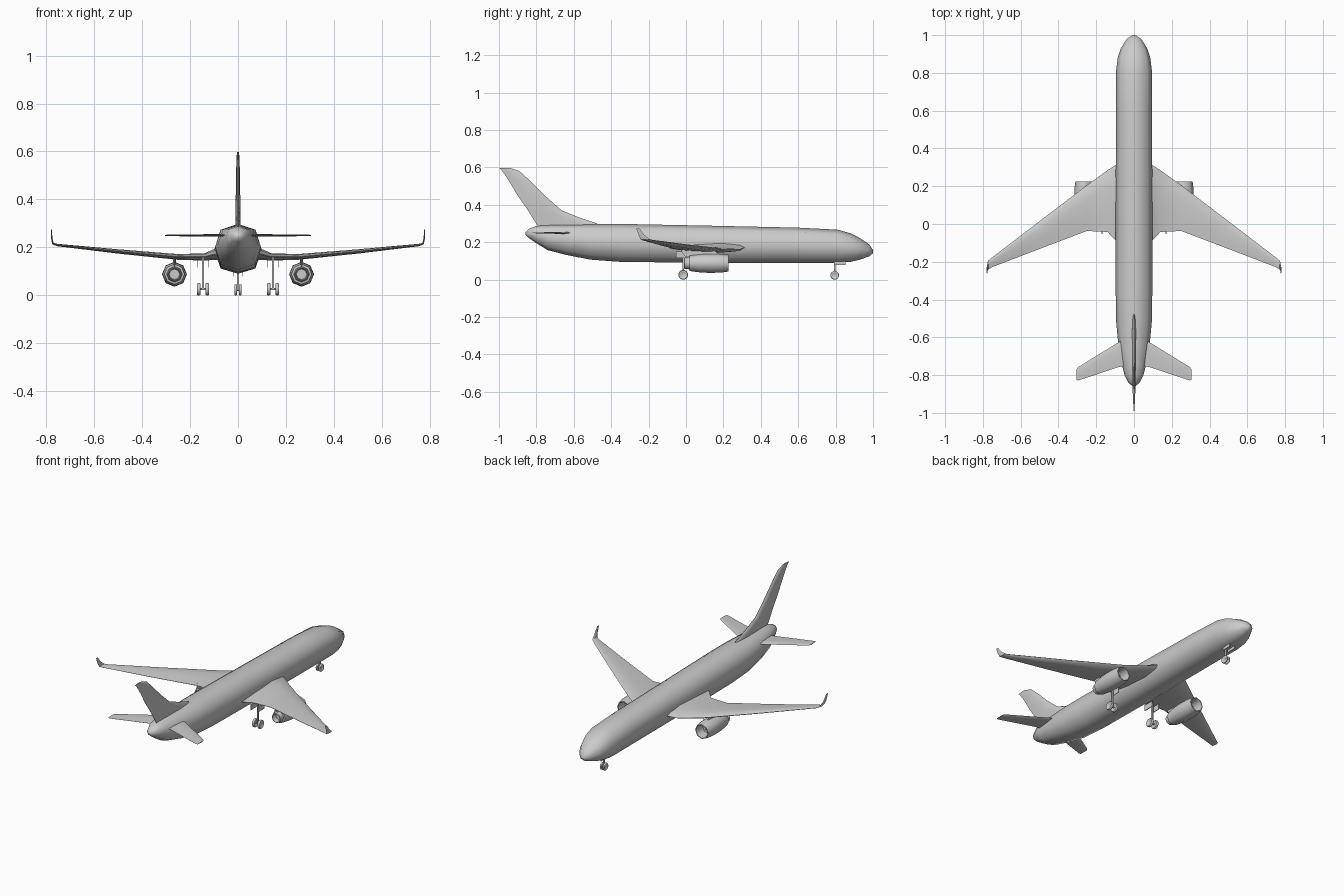
import bpy, bmesh
from math import sin, cos, pi, radians

if "Cube" in bpy.data.objects:
    bpy.data.objects.remove(bpy.data.objects["Cube"])


def make(name, bm, mirror=False, angle=50):
    bmesh.ops.recalc_face_normals(bm, faces=bm.faces)
    me = bpy.data.meshes.new(name)
    bm.to_mesh(me)
    bm.free()
    ob = bpy.data.objects.new(name, me)
    bpy.context.collection.objects.link(ob)
    bpy.ops.object.select_all(action='DESELECT')
    ob.select_set(True)
    bpy.context.view_layer.objects.active = ob
    bpy.ops.object.shade_smooth_by_angle(angle=radians(angle))
    if mirror:
        m = ob.modifiers.new("mirror", 'MIRROR')
        m.use_mirror_merge = False
    return ob


def loft(name, rings, mirror=False, angle=50):
    bm = bmesh.new()
    vs = [[bm.verts.new(p) for p in r] for r in rings]
    n = len(vs[0])
    for a, b in zip(vs, vs[1:]):
        for i in range(n):
            j = (i + 1) % n
            bm.faces.new((a[i], a[j], b[j], b[i]))
    bm.faces.new(vs[0])
    bm.faces.new(vs[-1])
    bmesh.ops.remove_doubles(bm, verts=bm.verts, dist=1e-5)
    return make(name, bm, mirror, angle)


# chord-wise aerofoil section; tilt turns the thickness from z towards x
FOIL = [(0, 0), (.06, .6), (.3, 1), (.65, .7), (1, .08),
        (1, -.08), (.65, -.7), (.3, -1), (.06, -.6)]


def section(x, lead, trail, z, thick, tilt=0):
    t = radians(tilt)
    return [(x - sin(t) * h * thick / 2, lead + (trail - lead) * c,
             z + cos(t) * h * thick / 2) for c, h in FOIL]


def box(name, size, pos, mirror=False):
    bm = bmesh.new()
    bmesh.ops.create_cube(bm, size=1)
    for v in bm.verts:
        v.co = [v.co[i] * size[i] + pos[i] for i in range(3)]
    return make(name, bm, mirror, 30)


def lathe(name, profile, centre, n, axis, mirror=False, angle=50):
    cx, cy, cz = centre
    rings = []
    for r, d in profile:
        ring = []
        for i in range(n):
            u, w = r * sin(2 * pi * i / n), r * cos(2 * pi * i / n)
            ring.append((cx + u, cy + d, cz + w) if axis == 'y'
                        else (cx + d, cy + u, cz + w))
        rings.append(ring)
    return loft(name, rings, mirror, angle)


# fuselage: y, top, bottom, half width
body = [(1, .158, .142, .008), (.98, .188, .125, .038), (.93, .222, .107, .07),
        (.88, .248, .095, .086), (.81, .267, .09, .095), (.6, .278, .09, .096),
        (.1, .289, .09, .097), (-.35, .298, .095, .097), (-.51, .297, .107, .095),
        (-.64, .295, .132, .083), (-.74, .292, .158, .065), (-.8, .287, .195, .05),
        (-.84, .272, .222, .03), (-.857, .255, .238, .01)]
rings = []
for y, top, bot, w in body:
    ring = []
    for i in range(8):
        a = i * pi / 4
        k = 1.07 if i % 2 else 1
        ring.append((w * k * sin(a), y, (top + bot) / 2 + (top - bot) / 2 * k * cos(a)))
    rings.append(ring)
loft("fuselage", rings, angle=80)

# wings with upturned tips
loft("wing", [section(*s) for s in [
    (.07, .32, -.1, .175, .06), (.1, .31, -.085, .17, .045),
    (.14, .285, -.042, .16, .03), (.25, .205, -.037, .16, .024),
    (.5, .015, -.132, .183, .018), (.755, -.18, -.23, .21, .01),
    (.772, -.194, -.242, .216, .008, 45), (.777, -.222, -.253, .238, .006, 88),
    (.778, -.25, -.266, .274, .004, 90)]], True)

# tailplane and fin
loft("tailplane", [section(*s) for s in [
    (.02, -.58, -.745, .25, .012), (.08, -.625, -.757, .25, .011),
    (.295, -.757, -.828, .25, .006), (.305, -.77, -.826, .25, .004)]], True)
loft("tail_fin", [section(0, le, te, z, th, 90) for le, te, z, th in [
    (-.44, -.78, .27, .02), (-.48, -.803, .302, .02), (-.565, -.82, .33, .02),
    (-.665, -.845, .37, .02), (-.755, -.9, .45, .018), (-.835, -.948, .53, .015),
    (-.89, -.982, .58, .012), (-.94, -.999, .597, .007)]])

# engines: spinner, fan face, intake lip, cowl, nozzle
lathe("engine", [(0, .195), (.012, .17), (.012, .165), (.036, .165), (.037, .205),
                 (.04, .226), (.045, .226), (.05, .19), (.052, .13), (.05, .08),
                 (.042, .02), (.033, .018), (.03, -.008), (.026, -.01),
                 (.022, .02), (0, .02)], (.265, 0, .088), 8, 'y', True)
loft("engine_pylon", [section(.265, *s, 90) for s in [
    (.19, .0, .12, .014), (.17, -.02, .142, .014), (.14, -.03, .165, .012)]], True)


# landing gear
def gear(name, x, y, r, gap, width, top, mirror):
    h = width / 2
    for side in (-1, 1):
        cx = x + side * gap
        lathe(name + "_wheel", [(0, -h * .6), (r * .55, -h * .6), (r * .65, -h), (r * .9, -h),
                                (r, -h * .5), (r, h * .5), (r * .9, h), (r * .65, h),
                                (r * .55, h * .6), (0, h * .6)],
              (cx, y, r), 16, 'x', mirror)
    lathe(name + "_axle", [(.004, -gap), (.004, gap)], (x, y, r), 8, 'x', mirror)
    box(name + "_strut", (.008, .01, top - r), (x, y, (top + r) / 2), mirror)


gear("main_gear", .146, -.015, .026, .018, .014, .16, True)
gear("nose_gear", 0, .795, .023, .0095, .01, .1, False)
box("main_gear_inner_door", (.004, .065, .035), (.122, -.02, .133), True)
box("main_gear_outer_door", (.004, .065, .035), (.17, -.02, .133), True)
box("nose_gear_door", (.003, .06, .022), (.018, .822, .09), True)
